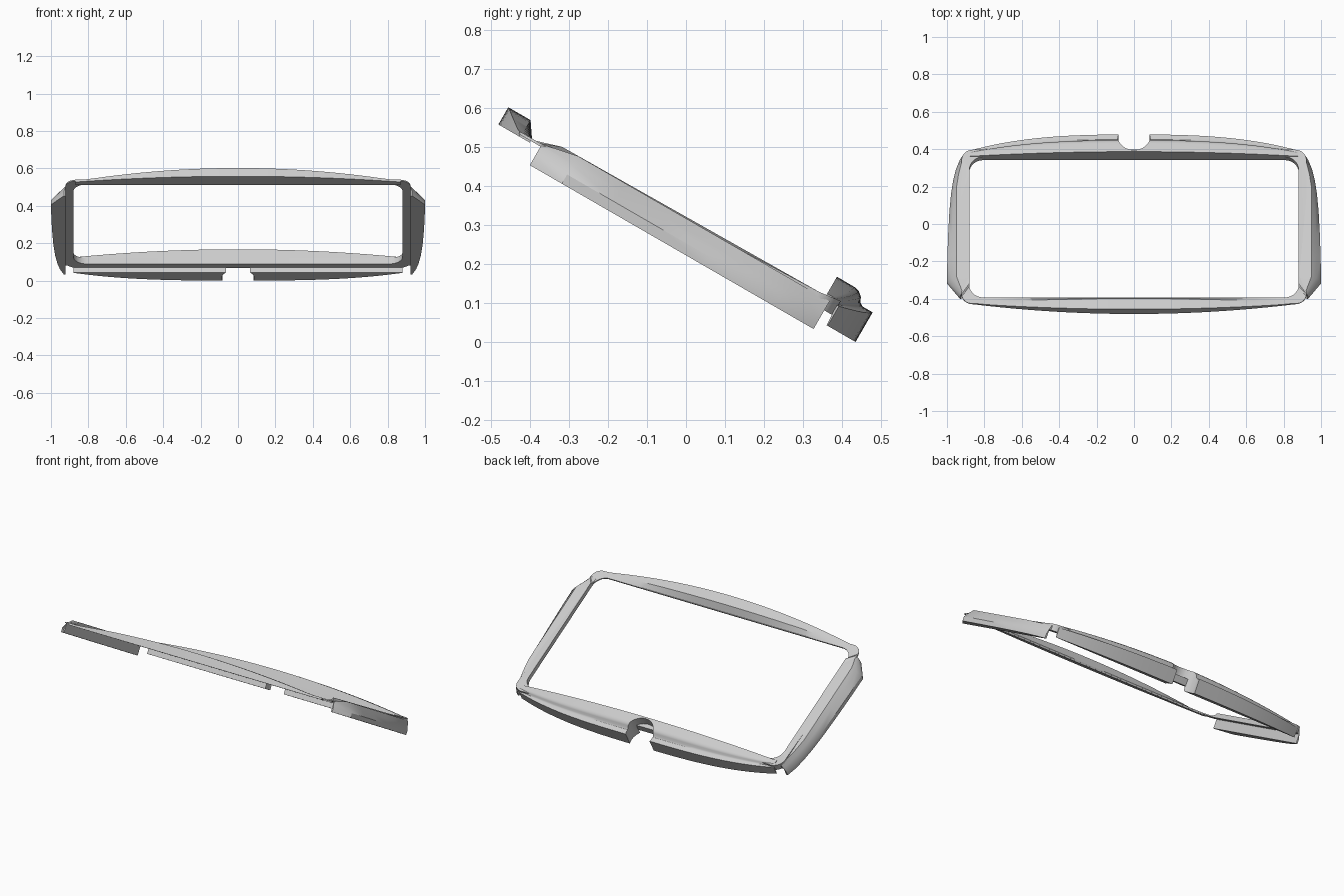
import bpy, bmesh, math

if "Cube" in bpy.data.objects:
    bpy.data.objects.remove(bpy.data.objects["Cube"], do_unlink=True)

TILT = math.radians(-30)

grey = bpy.data.materials.new("light_grey")
grey.use_nodes = True
grey.diffuse_color = (0.6, 0.6, 0.6, 1)
grey.node_tree.nodes["Principled BSDF"].inputs["Base Color"].default_value = (0.6, 0.6, 0.6, 1)


def finish(name, bm):
    """Make a tilted object; parts are drawn in the plane of the frame."""
    bmesh.ops.recalc_face_normals(bm, faces=bm.faces)
    mesh = bpy.data.meshes.new(name)
    bm.to_mesh(mesh)
    bm.free()
    mesh.materials.append(grey)
    obj = bpy.data.objects.new(name, mesh)
    bpy.context.collection.objects.link(obj)
    obj.rotation_euler.x = TILT
    obj.location.z = -0.003
    return obj


def activate(obj):
    bpy.ops.object.select_all(action='DESELECT')
    obj.select_set(True)
    bpy.context.view_layer.objects.active = obj


def smooth(obj):
    activate(obj)
    bpy.ops.object.shade_smooth_by_angle(angle=math.radians(32))


def loft(name, sections, closed=False):
    """Skin a row of matching cross-sections."""
    bm = bmesh.new()
    rings = [[bm.verts.new(p) for p in s] for s in sections]
    n = len(rings[0])
    pairs = list(zip(rings, rings[1:]))
    if closed:
        pairs.append((rings[-1], rings[0]))
    for a, b in pairs:
        for i in range(n):
            j = (i + 1) % n
            bm.faces.new((a[i], a[j], b[j], b[i]))
    if not closed:
        bm.faces.new(rings[0])
        bm.faces.new(rings[-1])
    return finish(name, bm)


def steps(a, b, n):
    return [a + (b - a) * i / n for i in range(n + 1)]


def rounded_rect(hx, v0, v1, r, n=8):
    """Corner arcs of a rounded rectangle, counter-clockwise."""
    corners = [(hx - r, v1 - r), (r - hx, v1 - r), (r - hx, v0 + r), (hx - r, v0 + r)]
    pts = []
    for k, (cx, cv) in enumerate(corners):
        for i in range(n + 1):
            a = math.pi / 2 * (k + i / n)
            pts.append((cx + r * math.cos(a), cv + r * math.sin(a)))
    return pts


# Thin rounded frame joining all rails
def frame_top(v):
    if v < -0.53:
        return 0.257
    return 0.277 + 0.015 * max(0, (v - 0.17) / 0.12)


sections = []
for (ox, ov), (ix, iv) in zip(rounded_rect(0.922, -0.64, 0.29, 0.06),
                              rounded_rect(0.88, -0.602, 0.25, 0.075)):
    sections.append([(ix, iv, 0.25), (ix, iv, frame_top(iv)),
                     (ox, ov, frame_top(ov)), (ox, ov, 0.25)])
smooth(loft("inner_frame", sections, closed=True))


# Front rail, thick in the middle and thin at the corners
def front_section(x):
    s = (x / 0.8) ** 2
    v = -0.697 + 0.052 * s
    top = max(0.296 - 0.039 * s, 0.257)
    return [(x, v, 0.245), (x, v, top), (x, -0.631, top),
            (x, -0.604, 0.2565), (x, -0.604, 0.245)]


smooth(loft("front_rail", [front_section(x) for x in steps(-0.87, 0.87, 32)]))


# Back rail with rounded ridge, ledge and deep outer lip
def back_section(x):
    s = abs(x / 0.88)
    outer = 0.375 - 0.083 * s ** 3
    ridge = 0.341 - 0.05 * s ** 2
    ledge = 0.308 - 0.03 * s ** 2
    d = outer - 0.25
    drop = ridge - ledge
    profile = [(0.25, 0.262), (0.25, ridge), (0.25 + d * 0.42, ridge),
               (0.25 + d * 0.54, ridge - drop * 0.12),
               (0.25 + d * 0.63, ridge - drop * 0.4),
               (0.25 + d * 0.68, ledge + drop * 0.2),
               (0.25 + d * 0.76, ledge), (outer, ledge),
               (outer, 0.22), (0.289, 0.22), (0.287, 0.262)]
    return [(x, v, w) for v, w in profile]


back = loft("back_rail", [back_section(x) for x in steps(-0.88, 0.88, 40)])

# Round notch in the middle of the back rail
bm = bmesh.new()
bmesh.ops.create_cone(bm, cap_ends=True, segments=48, radius1=0.087, radius2=0.087, depth=0.4)
bmesh.ops.translate(bm, verts=bm.verts, vec=(0, 0.347, 0.28))
cutter = finish("notch_cutter", bm)
cutter.hide_render = True
cut = back.modifiers.new("notch", 'BOOLEAN')
cut.operation = 'DIFFERENCE'
cut.object = cutter
activate(back)
bpy.ops.object.modifier_apply(modifier=cut.name)
bpy.data.objects.remove(cutter, do_unlink=True)
smooth(back)

# Side rails: raised inner band sloping out to a low lip
OUTLINE = [(-0.575, 0.93), (-0.48, 1.0), (-0.34, 0.998), (-0.2, 0.994), (-0.05, 0.987),
           (0.06, 0.978), (0.147, 0.966), (0.21, 0.952), (0.265, 0.932)]
for side, label in ((1, "left"), (-1, "right")):
    sections = []
    for v, x in OUTLINE:
        band = max(0.915, min(0.95, x - 0.028))
        top = 0.277 if v > -0.56 else 0.257
        profile = [(0.88, 0.25), (0.88, top), (band, top),
                   (band + (x - band) * 0.5, 0.252), (x, 0.222),
                   (x, 0.195), (0.922, 0.195), (0.922, 0.25)]
        sections.append([(side * px, v, w) for px, w in profile])
    smooth(loft(label + "_side_rail", sections))
